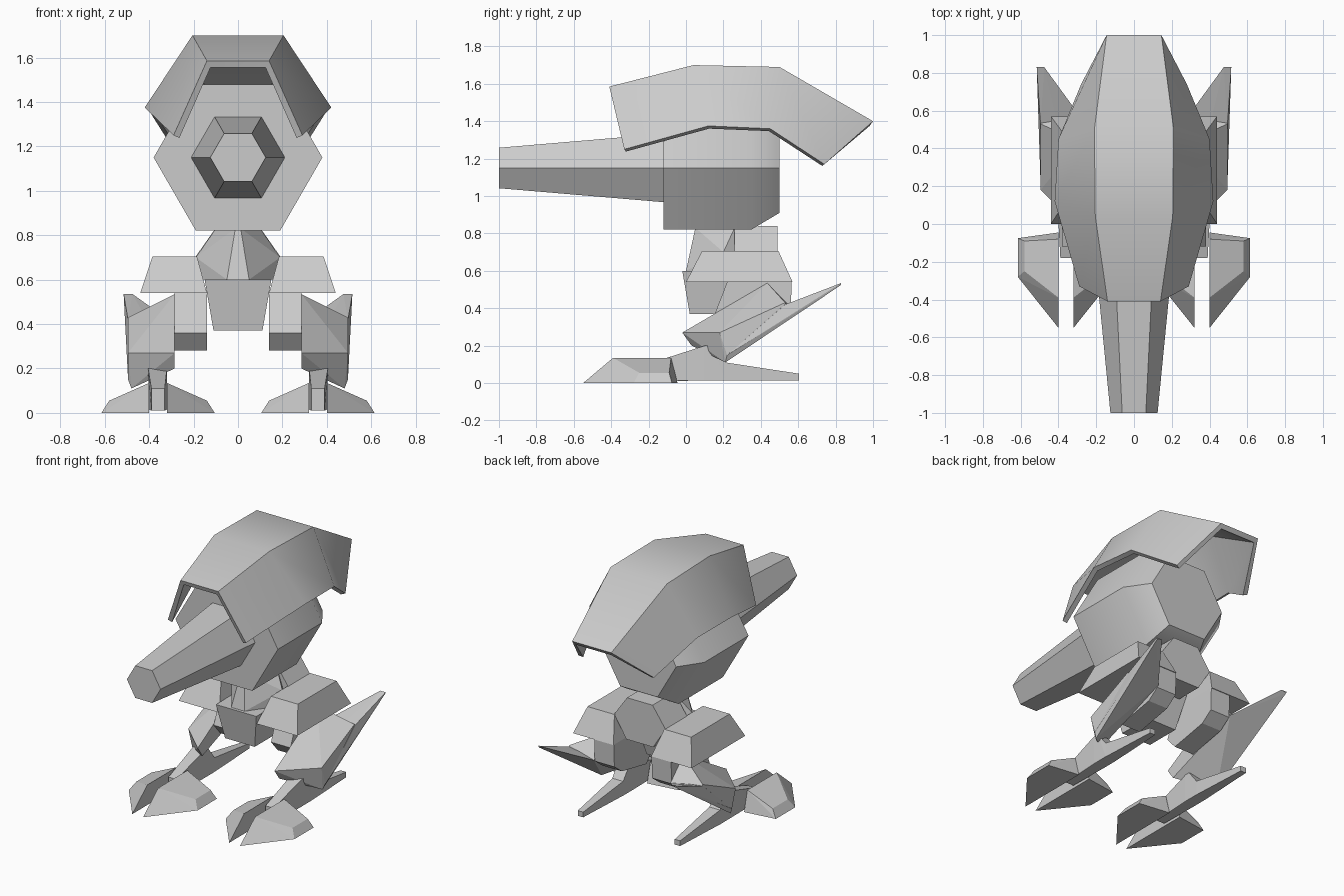
import bpy, bmesh, math
from mathutils import Vector

cube = bpy.data.objects.get("Cube")
if cube:
    bpy.data.objects.remove(cube, do_unlink=True)

grey = bpy.data.materials.new("plain_grey")
grey.use_nodes = True
tone = (0.6, 0.6, 0.6, 1)
grey.diffuse_color = tone
grey.node_tree.nodes["Principled BSDF"].inputs["Base Color"].default_value = tone


def finish(name, bm):
    mesh = bpy.data.meshes.new(name)
    bm.to_mesh(mesh)
    bm.free()
    mesh.materials.append(grey)
    ob = bpy.data.objects.new(name, mesh)
    bpy.context.collection.objects.link(ob)
    return ob


def smooth(ob):
    bpy.ops.object.select_all(action='DESELECT')
    ob.select_set(True)
    bpy.context.view_layer.objects.active = ob
    for m in list(ob.modifiers):
        bpy.ops.object.modifier_apply(modifier=m.name)
    bpy.ops.object.shade_smooth_by_angle(angle=math.radians(40))


def hull(name, points, side=1):
    """Closed convex block around a few corner points."""
    bm = bmesh.new()
    for x, y, z in points:
        bm.verts.new((side * x, y, z))
    out = bmesh.ops.convex_hull(bm, input=bm.verts)
    loose = [v for v in bm.verts if not v.link_faces]
    bmesh.ops.delete(bm, geom=loose, context='VERTS')
    bmesh.ops.dissolve_limit(bm, angle_limit=math.radians(2),
                             verts=bm.verts, edges=bm.edges)
    bmesh.ops.recalc_face_normals(bm, faces=bm.faces)
    return finish(name, bm)


def both(points):
    return [(s * x, y, z) for x, y, z in points for s in (1, -1)]


def box(x0, x1, y0, y1, z):
    return [(x, y, z) for x in (x0, x1) for y in (y0, y1)]


def hex_loft(name, rings, zc):
    """Six-sided tube along y from (y, radius) pairs."""
    bm = bmesh.new()
    loops = [[bm.verts.new((r * math.cos(k * math.pi / 3), y,
                            zc + r * math.sin(k * math.pi / 3)))
              for k in range(6)] for y, r in rings]
    for a, b in zip(loops, loops[1:]):
        for k in range(6):
            n = (k + 1) % 6
            bm.faces.new((a[k], a[n], b[n], b[k]))
    bm.faces.new(loops[0])
    bm.faces.new(loops[-1])
    bmesh.ops.recalc_face_normals(bm, faces=bm.faces)
    return finish(name, bm)


# Body and long tapered snout
smooth(hex_loft("body", [(-0.12, 0.38), (0.35, 0.38), (0.5, 0.277)], 1.15))
hex_loft("snout", [(-1, 0.125), (-0.1, 0.213)], 1.15)

# Armour shell: top corner and lower corner of each section, front to back
sections = [((0.14, -0.41, 1.585), (0.29, -0.33, 1.25)),
            ((0.205, 0.04, 1.70), (0.42, 0.12, 1.375)),
            ((0.21, 0.5, 1.69), (0.40, 0.45, 1.36)),
            ((0.145, 1.0, 1.40), (0.28, 0.74, 1.17))]
bm = bmesh.new()
rows = []
for top, low in sections:
    flip = Vector((-1, 1, 1))
    rows.append([bm.verts.new(p) for p in
                 (Vector(low) * flip, Vector(top) * flip, top, low)])
for a, b in zip(rows, rows[1:]):
    for c in range(3):
        bm.faces.new((a[c], a[c + 1], b[c + 1], b[c]))
shell = finish("armour_shell", bm)
solid = shell.modifiers.new("thickness", 'SOLIDIFY')
solid.thickness = 0.03
solid.offset = -1
solid.use_even_offset = True
smooth(shell)

# Neck, rear hip block and pelvis
hull("neck", both([(0.05, 0.0, 0.6), (0.19, 0.2, 0.6), (0.15, 0.3, 0.6),
                   (0.012, 0.05, 0.83), (0.1, 0.26, 0.83), (0.19, 0.2, 0.7)]))
hull("rear_hip_block", both([(x, y, z) for y in (0.26, 0.49) for x, z in
                             ((0.095, 0.84), (0.19, 0.705), (0.1, 0.56))]))
hull("pelvis", box(-0.15, 0.15, -0.02, 0.32, 0.6)
     + box(-0.11, 0.11, 0.02, 0.26, 0.37))

for side, label in ((1, "left"), (-1, "right")):
    # Hip guard and upper leg
    hull(label + "_hip_guard", box(0.185, 0.385, 0.085, 0.495, 0.705)
         + box(0.14, 0.44, 0.0, 0.57, 0.54), side)
    hull(label + "_upper_leg", [(x, y, z) for x in (0.14, 0.285) for y, z in
                                ((0.22, 0.54), (0.565, 0.54), (0.56, 0.39),
                                 (0.48, 0.33), (0.22, 0.28), (0.15, 0.36))], side)
    # Lower leg with swept-back spike
    hull(label + "_lower_leg",
         [(0.285, -0.02, 0.27), (0.495, 0.18, 0.27), (0.495, 0.53, 0.43),
          (0.285, 0.435, 0.535), (0.285, 0.03, 0.2), (0.48, 0.21, 0.11),
          (0.495, 0.22, 0.15), (0.285, 0.57, 0.4), (0.49, 0.56, 0.37)], side)
    hull(label + "_leg_spike",
         [(0.285, 0.03, 0.2), (0.48, 0.21, 0.11), (0.495, 0.22, 0.15),
          (0.285, 0.57, 0.4), (0.495, 0.53, 0.42), (0.475, 0.83, 0.535),
          (0.515, 0.83, 0.535), (0.512, 0.83, 0.525)], side)
    # Ankle and long heel
    hull(label + "_ankle", box(0.33, 0.39, -0.18, -0.17, 0.01)
         + box(0.33, 0.39, -0.18, -0.17, 0.11)
         + box(0.32, 0.405, 0.1, 0.14, 0.2)
         + box(0.32, 0.4, 0.1, 0.21, 0.015)
         + [(0.32, 0.21, 0.11), (0.4, 0.21, 0.11)], side)
    hull(label + "_heel", [(x, 0.2, z) for x in (0.32, 0.4) for z in (0.015, 0.112)]
         + [(x, 0.605, z) for x in (0.34, 0.38) for z in (0.015, 0.05)], side)
    # Two splayed toes, mirrored about the ankle line
    for way, toe in ((1, "outer"), (-1, "inner")):
        pts = [(0.04, -0.55, 0), (0.04, -0.39, 0.135), (0.04, -0.08, 0.135),
               (0.04, -0.045, 0), (0.255, -0.28, 0), (0.255, -0.075, 0),
               (0.22, -0.25, 0.055), (0.22, -0.09, 0.055)]
        hull(f"{label}_{toe}_toe",
             [(0.36 + way * x, y, z) for x, y, z in pts], side)
